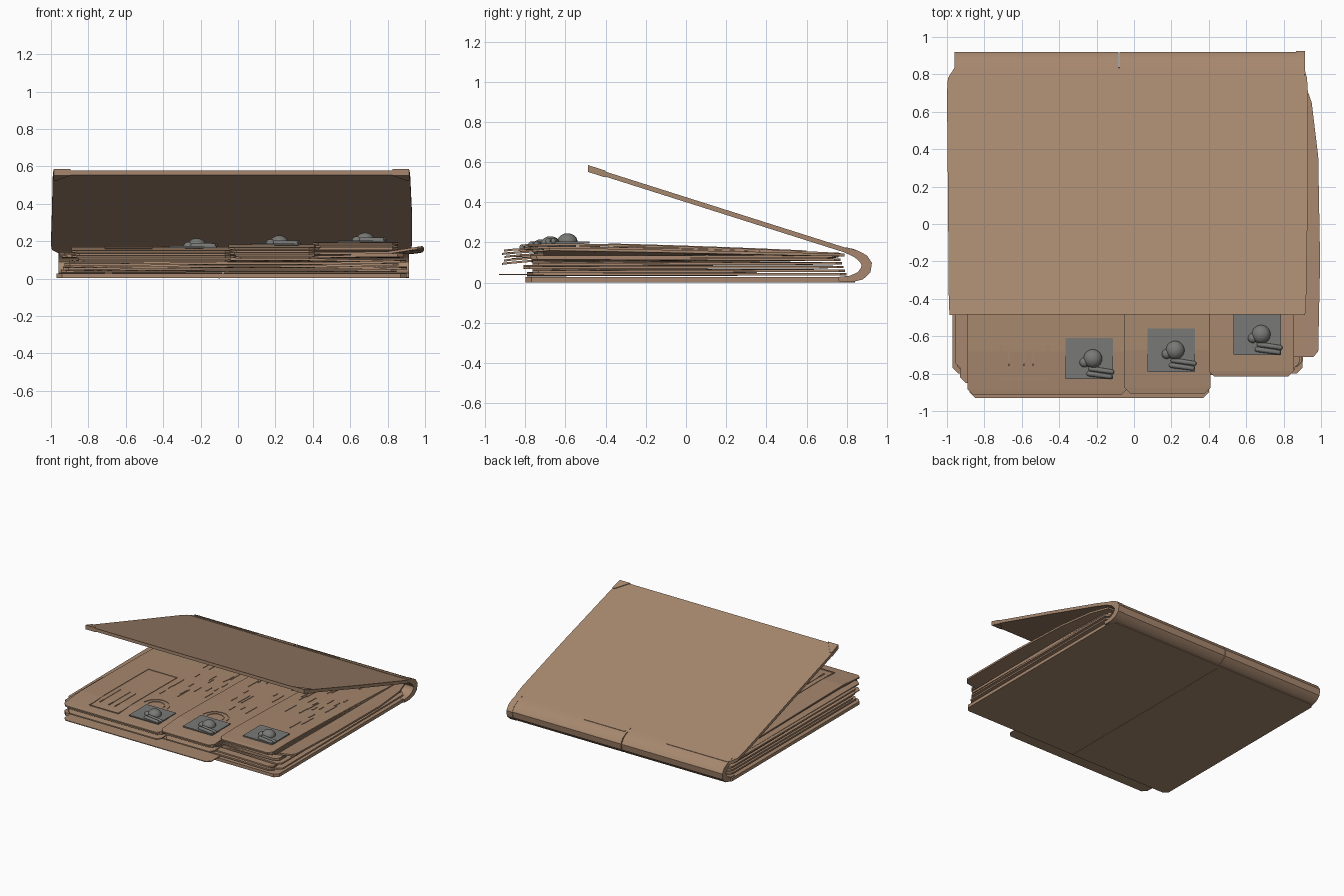
import bpy, bmesh, math, random
from mathutils import Vector

if "Cube" in bpy.data.objects:
    bpy.data.objects.remove(bpy.data.objects["Cube"])

random.seed(4)

def material(name, rgb):
    m = bpy.data.materials.new(name)
    m.diffuse_color = (*rgb, 1)
    m.use_nodes = True
    m.node_tree.nodes["Principled BSDF"].inputs["Base Color"].default_value = m.diffuse_color
    return m

BROWN = material("worn brown card", (0.385, 0.245, 0.157))
GREY = material("photo grey", (0.19, 0.19, 0.18))

def finish(name, bm, mat, smooth=False):
    bmesh.ops.recalc_face_normals(bm, faces=bm.faces)
    me = bpy.data.meshes.new(name)
    bm.to_mesh(me)
    bm.free()
    me.materials.append(mat)
    ob = bpy.data.objects.new(name, me)
    bpy.context.collection.objects.link(ob)
    if smooth:
        bpy.ops.object.select_all(action='DESELECT')
        ob.select_set(True)
        bpy.context.view_layer.objects.active = ob
        bpy.ops.object.shade_smooth_by_angle(angle=math.radians(35))
    return ob

def slab(bm, rows, zf, t, nx=8):
    """Thin sheet: rows of (y, x0, x1), top height zf(x, y), thickness t."""
    top, bot = [], []
    for y, a, b in rows:
        xs = [a + (b - a) * i / nx for i in range(nx + 1)]
        top.append([bm.verts.new((x, y, zf(x, y))) for x in xs])
        bot.append([bm.verts.new((x, y, zf(x, y) - t)) for x in xs])
    n = len(rows)
    for j in range(n - 1):
        for i in range(nx):
            bm.faces.new((top[j][i], top[j][i+1], top[j+1][i+1], top[j+1][i]))
            bm.faces.new((bot[j][i], bot[j+1][i], bot[j+1][i+1], bot[j][i+1]))
        for i in (0, nx):
            bm.faces.new((top[j][i], top[j+1][i], bot[j+1][i], bot[j][i]))
    for j in (0, n - 1):
        for i in range(nx):
            bm.faces.new((top[j][i], top[j][i+1], bot[j][i+1], bot[j][i]))

def rect_rows(x0, x1, y0, y1, c=0.03, n=8):
    mid = [(y0 + c + (y1 - y0 - 2*c) * i / n, x0, x1) for i in range(n + 1)]
    return [(y0, x0 + c, x1 - c)] + mid + [(y1, x0 + c, x1 - c)]

def sheet(name, x0, x1, y0, y1, zf, t, c=0.03, mat=BROWN):
    bm = bmesh.new()
    slab(bm, rect_rows(x0, x1, y0, y1, c), zf, t)
    return finish(name, bm, mat)

# --- covers ---
def cover_z(x, y):
    return 0.172 + (0.80 - y) * 0.317

bm = bmesh.new()
slab(bm, [(-0.485, -0.985, 0.915), (-0.44, -0.99, 0.92), (0.2, -0.995, 0.93),
          (0.70, -1.0, 0.93), (0.78, -0.995, 0.925), (0.835, -0.96, 0.91)], cover_z, 0.025)
finish("top_cover", bm, BROWN)
sheet("bottom_cover", -0.97, 0.90, -0.80, 0.84, lambda x, y: 0.027, 0.025)

# folded corner pieces on the raised cover
for sx, x in ((1, -0.985), (-1, 0.915)):
    bm = bmesh.new()
    slab(bm, [(-0.487, x, x + sx*0.09), (-0.40, x - sx*0.005, x + sx*0.015)],
         lambda x, y: cover_z(x, y) + 0.005, 0.034, 2)
    finish("cover_corner", bm, BROWN)

# --- rounded spine, profile in y-z swept along x ---
mid = [(0.76, 0.017), (0.82, 0.019), (0.865, 0.034), (0.892, 0.062), (0.897, 0.093),
       (0.88, 0.120), (0.845, 0.143), (0.79, 0.164)]
wide = [0.012, 0.016, 0.021, 0.024, 0.024, 0.022, 0.017, 0.013]
outer, inner = [], []
for i, p in enumerate(mid):
    a, b = Vector(mid[max(i-1, 0)]), Vector(mid[min(i+1, len(mid)-1)])
    d = (b - a).normalized()
    nrm = Vector((d.y, -d.x))
    outer.append(Vector(p) + nrm * wide[i])
    inner.append(Vector(p) - nrm * wide[i])

def spine(name, x0, x1, grow=0.0):
    bm = bmesh.new()
    prof = [p + Vector((grow, 0)) for p in outer] + inner[::-1]
    ends = [[bm.verts.new((x, p.x, p.y)) for p in prof] for x in (x0, x1)]
    k, m = len(prof), len(outer)
    for i in range(k):
        j = (i + 1) % k
        bm.faces.new((ends[0][i], ends[0][j], ends[1][j], ends[1][i]))
    for e in ends:
        for i in range(m - 1):
            bm.faces.new((e[i], e[i+1], e[k-2-i], e[k-1-i]))
    finish(name, bm, BROWN, True)

spine("spine", -0.96, -0.083)
spine("spine", -0.077, 0.91)
spine("spine_end_cap", 0.865, 0.915, 0.005)
# crease lines beside the spine and on the underside
for a, b in ((-0.96, -0.42), (-0.06, 0.30)):
    sheet("hinge_crease", a, b, 0.825, 0.845, lambda x, y: cover_z(x, y) + 0.006, 0.012, 0.005)
sheet("base_seam", -0.103, -0.097, -0.80, 0.80, lambda x, y: 0.004, 0.004, 0.001)

# --- inner stack of loose sheets ---
for i in range(6):
    z = 0.048 + i * 0.018
    x0 = -0.96 + random.uniform(0, 0.06)
    x1 = 0.89 + random.uniform(-0.05, 0.02)
    y0 = -0.80 + random.uniform(-0.02, 0.05)
    k = random.uniform(0.004, 0.009)
    ph = random.uniform(0, 6)
    sheet("inner_sheet", x0, x1, y0, 0.80 - i*0.008,
          lambda x, y, z=z, k=k, ph=ph: z + k * math.sin(3*x + ph) * (0.8 - y) / 1.6,
          0.012)
sheet("low_loose_sheet", -0.88, 0.40, -0.93, 0.6, lambda x, y: 0.043, 0.006)

# sheet slipping out on the right
bm = bmesh.new()
slab(bm, [(-0.71, 0.3, 0.96), (-0.68, 0.3, 0.985), (-0.2, 0.3, 0.995), (0.36, 0.3, 0.985),
          (0.65, 0.3, 0.95), (0.79, 0.3, 0.90)],
     lambda x, y: 0.145 + 0.03 * max(0, (x - 0.8) / 0.19) * (0.8 - y) / 1.5, 0.014)
finish("slipped_sheet", bm, BROWN)

# --- three top folders, stepping up to the right ---
def top_z(base):
    def f(x, y):
        if y < -0.75:
            return base - (-0.75 - y) * 0.12
        return base + (0.148 - base) * ((y + 0.75) / 1.53) ** 1.5
    return f

folders = [("left_folder", -0.89, -0.04, -0.915, 0.168, 4),
           ("middle_folder", -0.05, 0.41, -0.905, 0.183, 4),
           ("right_folder", 0.40, 0.855, -0.815, 0.197, 3)]
for name, x0, x1, y0, base, layers in folders:
    for i in range(layers):
        zf = top_z(base)
        o = i * 0.012
        sheet(name, x0 + (o if i % 2 else 0), x1, y0 + o * (i % 3), 0.77 - o,
              lambda x, y, i=i, zf=zf: zf(x, y) - i * 0.016 * (0.5 + (0.8 - y) / 3.2), 0.010)
sheet("left_outer_sheet", -0.93, -0.70, -0.85, 0.7, lambda x, y: 0.138, 0.01)

# --- raised print lines on the folders ---
def line(bm, p, q, zf, w=0.004):
    p, q = Vector(p), Vector(q)
    d = (q - p).normalized()
    s = Vector((-d.y, d.x)) * w
    n = max(1, int((q - p).length / 0.15))
    ring = []
    for i in range(n + 1):
        m = p.lerp(q, i / n)
        z = zf(m.x, m.y)
        ring.append([bm.verts.new((v.x, v.y, z + h)) for v, h in
                     ((m - s, -0.001), (m - s, 0.004), (m + s, 0.004), (m + s, -0.001))])
    for a, b in zip(ring, ring[1:]):
        for i in range(3):
            bm.faces.new((a[i], a[i+1], b[i+1], b[i]))
    bm.faces.new(ring[0])
    bm.faces.new(ring[-1])

for k, (name, x0, x1, y0, base, _) in enumerate(folders):
    zf = top_z(base)
    bm = bmesh.new()
    if k == 0:   # form frame on the left page
        c = [(-0.71, -0.83), (-0.46, -0.83), (-0.46, -0.1), (-0.71, -0.1)]
        for i in range(4):
            line(bm, c[i], c[(i+1) % 4], zf)
        for x in (-0.67, -0.59, -0.54):
            line(bm, (x, -0.76), (x, -0.5), zf)
    a0 = -0.42 if k == 0 else x0 + 0.06
    for i in range(26):   # rows of text-like dashes
        x = random.uniform(a0, x1 - 0.06)
        y = random.uniform(-0.45, 0.5)
        line(bm, (x, y), (x, y + random.uniform(0.05, 0.15)), zf, 0.003)
    if k < 2:   # round stamp above the photo
        cx, cy = ((-0.31, -0.58), (0.17, -0.53))[k]
        for r in (0.10, 0.065):
            pts = [(cx + r*math.cos(math.pi*t/10), cy + r*math.sin(math.pi*t/10)) for t in range(11)]
            for p, q in zip(pts, pts[1:]):
                line(bm, p, q, zf, 0.003)
    finish(name + "_print", bm, BROWN)

# --- photo plates with a rounded head and two fingers in relief ---
photos = [(-0.24, -0.72, 0.174, 0.22), (0.20, -0.675, 0.189, 0.23), (0.66, -0.59, 0.204, 0.22)]
for cx, cy, z, h in photos:
    sheet("photo_plate", cx - 0.127, cx + 0.127, cy - h/2, cy + h/2,
          lambda x, y, z=z: z, 0.009, 0.002, GREY)
    for dx, dy, r, hz in ((0.02, -0.0, 0.05, 0.042), (-0.025, -0.02, 0.026, 0.022)):
        bm = bmesh.new()
        bmesh.ops.create_uvsphere(bm, u_segments=20, v_segments=12, radius=1)
        for v in bm.verts:
            v.co = (cx + dx + v.co.x*r, cy + dy + v.co.y*r, z + v.co.z*hz)
        finish("photo_head", bm, GREY, True)
    for j, (dy, dx) in enumerate(((-0.062, 0.06), (-0.088, 0.05))):
        bm = bmesh.new()
        bmesh.ops.create_uvsphere(bm, u_segments=12, v_segments=8, radius=0.014)
        for v in bm.verts:
            end = 0.06 if v.co.x > 0 else -0.05
            v.co = (cx + dx + v.co.x + end, cy + dy + v.co.y - end * 0.15, z + v.co.z + 0.002)
        finish("photo_finger", bm, GREY, True)
